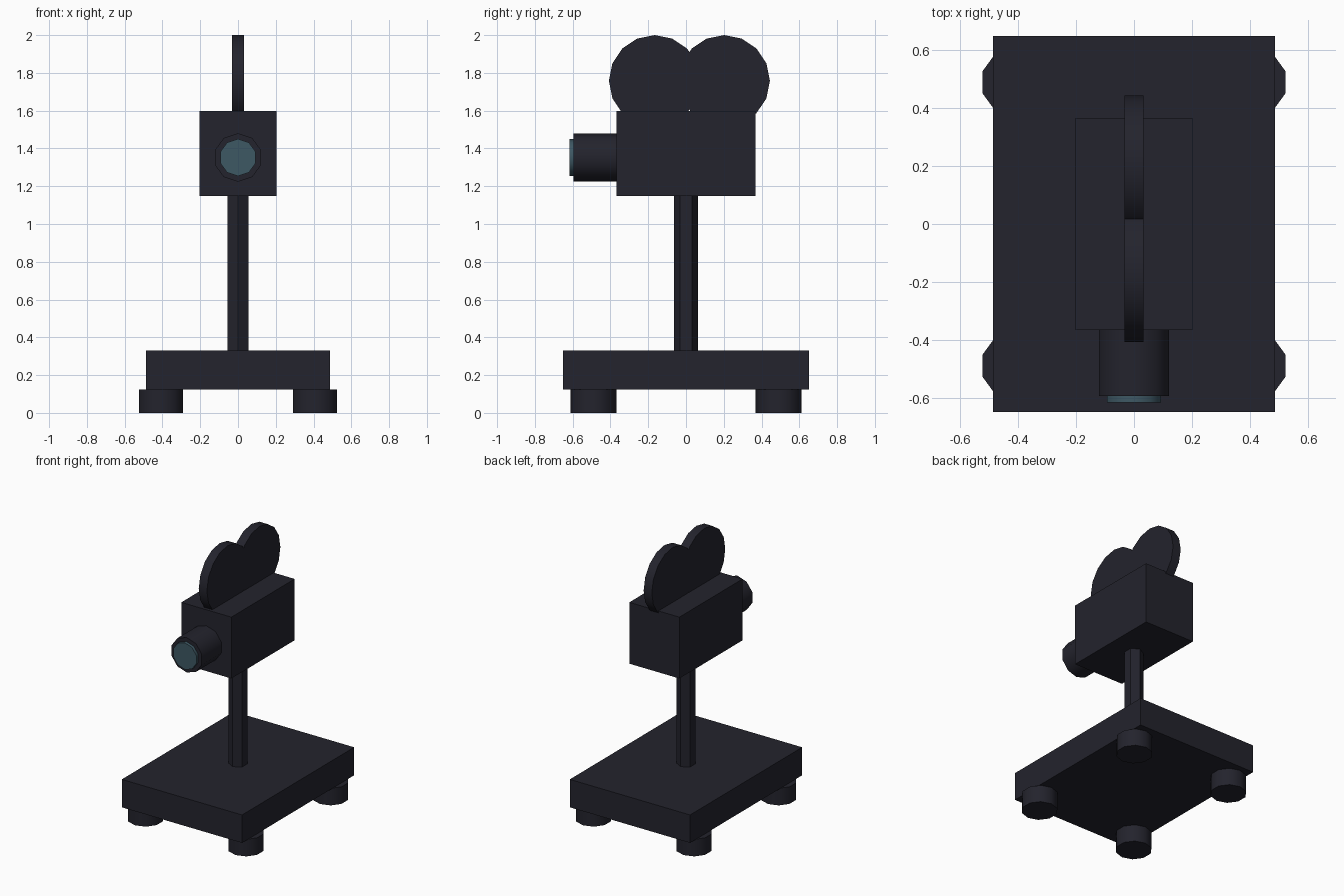
import bpy
import math

cube = bpy.data.objects.get("Cube")
if cube:
    bpy.data.objects.remove(cube, do_unlink=True)


def material(name, rgb):
    mat = bpy.data.materials.new(name)
    mat.use_nodes = True
    color = (*rgb, 1.0)
    mat.diffuse_color = color
    mat.node_tree.nodes["Principled BSDF"].inputs["Base Color"].default_value = color
    return mat


charcoal = material("charcoal", (0.017, 0.017, 0.026))
lens_blue = material("lens_blue", (0.048, 0.098, 0.127))


def finish(name, mat):
    obj = bpy.context.object
    obj.name = obj.data.name = name
    obj.data.materials.append(mat)
    return obj


def box(name, low, high):
    center = [(a + b) / 2 for a, b in zip(low, high)]
    bpy.ops.mesh.primitive_cube_add(size=1, location=center)
    obj = finish(name, charcoal)
    obj.scale = [b - a for a, b in zip(low, high)]
    bpy.ops.object.transform_apply(location=False, rotation=False, scale=True)


def cylinder(name, sides, radius, depth, center, rotation=(0, 0, 0), mat=charcoal):
    bpy.ops.mesh.primitive_cylinder_add(vertices=sides, radius=radius, depth=depth,
                                        location=center, rotation=rotation)
    finish(name, mat)
    bpy.ops.object.shade_smooth_by_angle(angle=math.radians(40))


# Wheeled base
box("base", (-0.488, -0.65, 0.125), (0.488, 0.65, 0.33))
for side, x in (("left", 0.408), ("right", -0.408)):
    for end, y in (("front", -0.49), ("back", 0.49)):
        cylinder(f"{end}_{side}_foot", 10, 0.122, 0.125, (x, y, 0.0625))

# Hexagonal post
cylinder("post", 6, 0.064, 0.84, (0, 0, 0.74))

# Camera body
box("camera_body", (-0.203, -0.367, 1.147), (0.203, 0.367, 1.597))

# Lens barrel and glass
forward = (math.pi / 2, 0, 0)
cylinder("lens_barrel", 10, 0.128, 0.245, (0, -0.4725, 1.352), forward)
cylinder("lens_glass", 10, 0.098, 0.045, (0, -0.5945, 1.352), forward, lens_blue)

# Film reels
sideways = (0, math.pi / 2, 0)
for name, y in (("front_reel", -0.166), ("back_reel", 0.202)):
    cylinder(name, 16, 0.242, 0.066, (0, y, 1.758), sideways)
